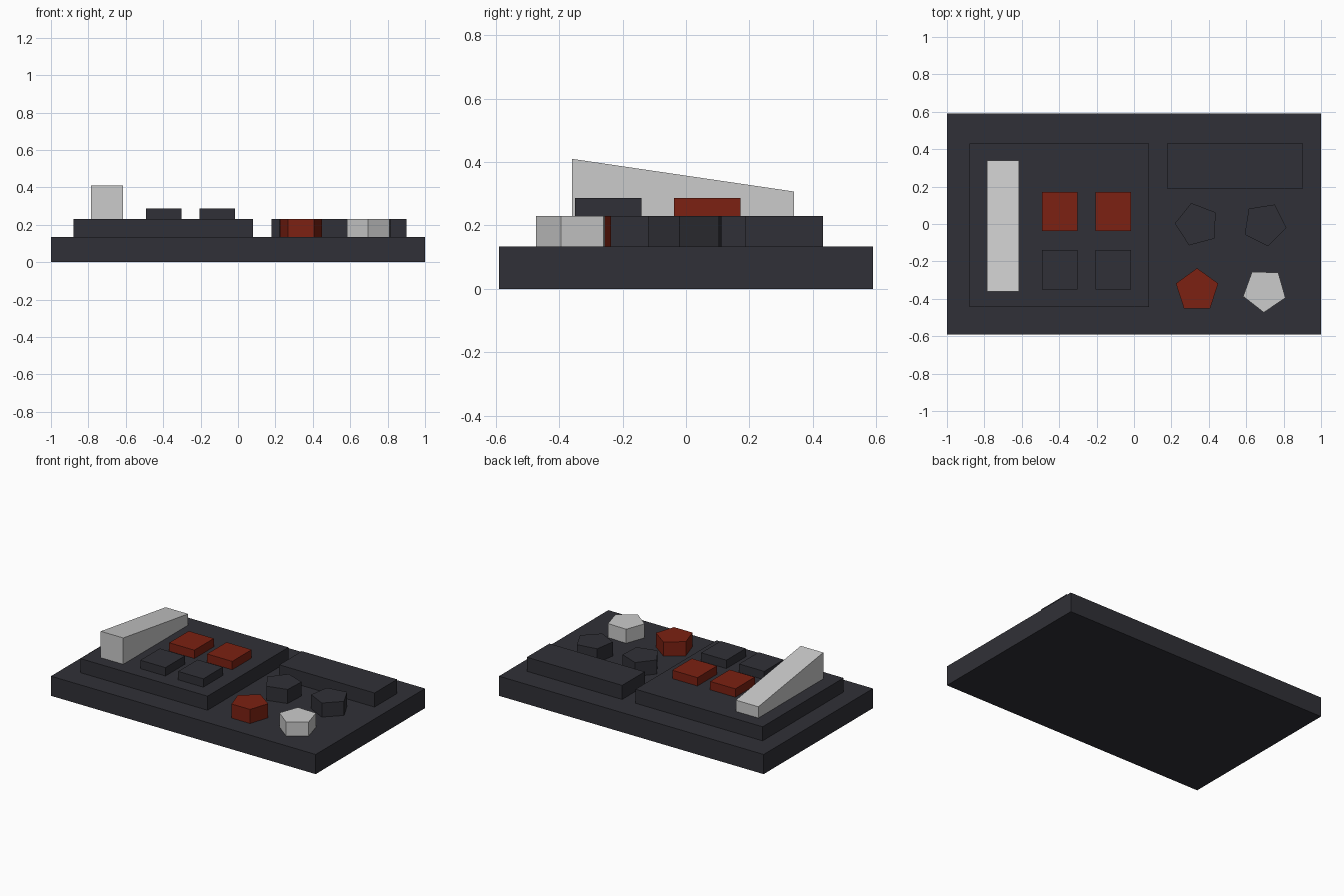
import bpy, bmesh
from math import radians, cos, sin

if "Cube" in bpy.data.objects:
    bpy.data.objects.remove(bpy.data.objects["Cube"])


def material(name, rgb):
    m = bpy.data.materials.new(name)
    m.diffuse_color = (*rgb, 1)
    m.use_nodes = True
    m.node_tree.nodes["Principled BSDF"].inputs["Base Color"].default_value = m.diffuse_color
    return m


DARK = material("dark_plastic", (0.03, 0.03, 0.038))
RED = material("red_plastic", (0.2, 0.015, 0.006))


def prism(name, outline, offset, mat=None):
    """Extrude a closed 3D outline along the offset vector."""
    bm = bmesh.new()
    face = bm.faces.new([bm.verts.new(p) for p in outline])
    new = bmesh.ops.extrude_face_region(bm, geom=[face])["geom"]
    bmesh.ops.translate(bm, vec=offset,
                        verts=[v for v in new if isinstance(v, bmesh.types.BMVert)])
    if len([f for f in bm.faces]) == len(outline) + 1:
        bm.faces.new([v for v in bm.verts][:len(outline)])
    bmesh.ops.recalc_face_normals(bm, faces=bm.faces)
    mesh = bpy.data.meshes.new(name)
    bm.to_mesh(mesh)
    bm.free()
    if mat:
        mesh.materials.append(mat)
    ob = bpy.data.objects.new(name, mesh)
    bpy.context.collection.objects.link(ob)
    return ob


def slab(name, x0, x1, y0, y1, z0, z1, mat=None):
    outline = [(x0, y0, z0), (x1, y0, z0), (x1, y1, z0), (x0, y1, z0)]
    return prism(name, outline, (0, 0, z1 - z0), mat)


def knob(name, x, y, angle, mat=None):
    outline = [(x + 0.119 * cos(radians(angle + 72 * i)),
                y + 0.119 * sin(radians(angle + 72 * i)), BASE) for i in range(5)]
    return prism(name, outline, (0, 0, PANEL - BASE), mat)


BASE, PANEL, BUTTON = 0.134, 0.23, 0.287

# Base and raised panels
slab("base", -1, 1, -0.59, 0.59, 0, BASE, DARK)
slab("control_panel", -0.88, 0.08, -0.443, 0.43, BASE, PANEL, DARK)
slab("display_panel", 0.18, 0.90, 0.188, 0.432, BASE, PANEL, DARK)

# Sloped slider, side profile extruded across x
prism("slider", [(-0.785, -0.36, PANEL), (-0.785, 0.34, PANEL),
                 (-0.785, 0.34, 0.307), (-0.785, -0.36, 0.41)], (0.17, 0, 0))

# Square buttons, two rows of two
for row, y, mat in (("back", -0.038, RED), ("front", -0.35, DARK)):
    for side, x in (("left", -0.493), ("right", -0.207)):
        slab(f"button_{row}_{side}", x, x + 0.19, y, y + 0.21, PANEL, BUTTON, mat)

# Five-sided knobs
knob("knob_front_left", 0.337, -0.355, 90, RED)
knob("knob_front_right", 0.698, -0.354, 52)
knob("knob_back_left", 0.337, -0.003, 33, DARK)
knob("knob_back_right", 0.698, -0.002, 63, DARK)
